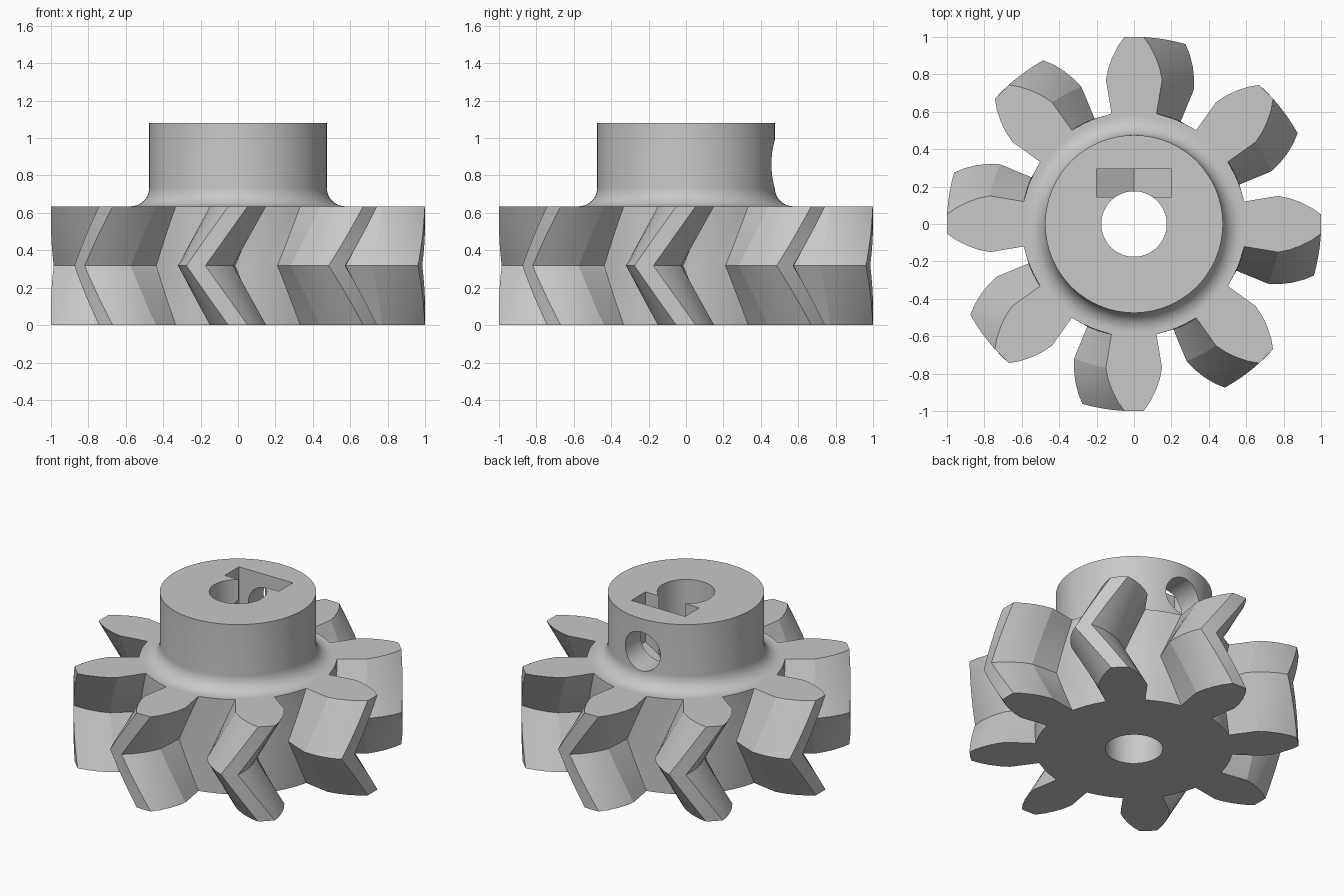
import bpy
import bmesh
from math import sin, cos, pi, radians, atan2, hypot

if "Cube" in bpy.data.objects:
    bpy.data.objects.remove(bpy.data.objects["Cube"], do_unlink=True)

TEETH = 8
GEAR_H = 0.635      # thickness of the toothed wheel
TOP = 1.08          # top of the hub
ROOT = 0.6          # radius between the teeth
HUB_R, FILLET = 0.475, 0.1
SCREW_Z = 0.86
TWIST = radians(-13)

grey = bpy.data.materials.new("plain grey")
grey.use_nodes = True
grey.diffuse_color = (0.58, 0.58, 0.58, 1)
grey.node_tree.nodes["Principled BSDF"].inputs["Base Color"].default_value = grey.diffuse_color


def loft(name, rings):
    """Closed solid through a stack of equal-length point rings."""
    bm = bmesh.new()
    rows = [[bm.verts.new(p) for p in ring] for ring in rings]
    n = len(rows[0])
    for a, b in zip(rows, rows[1:]):
        for i in range(n):
            j = (i + 1) % n
            bm.faces.new((a[i], a[j], b[j], b[i]))
    bm.faces.new(rows[0][::-1])
    bm.faces.new(rows[-1])
    bmesh.ops.recalc_face_normals(bm, faces=bm.faces)
    mesh = bpy.data.meshes.new(name)
    bm.to_mesh(mesh)
    bm.free()
    mesh.materials.append(grey)
    obj = bpy.data.objects.new(name, mesh)
    bpy.context.collection.objects.link(obj)
    return obj


def circle(r, z, n=96):
    return [(r * cos(2 * pi * i / n), r * sin(2 * pi * i / n), z) for i in range(n)]


def combine(target, tool, operation):
    mod = target.modifiers.new(operation.lower(), "BOOLEAN")
    mod.operation, mod.solver, mod.object = operation, "EXACT", tool
    bpy.context.view_layer.objects.active = target
    bpy.ops.object.modifier_apply(modifier=mod.name)
    bpy.data.objects.remove(tool, do_unlink=True)


# Tooth outline: (distance out, half width) from root to tip, as (radius, angle)
flank = [(0.59, 0.12), (0.77, 0.15), (0.83, 0.138), (0.89, 0.117), (0.95, 0.087), (0.999, 0.052)]
half = [(hypot(x, y), atan2(y, x)) for x, y in flank]
tooth = [(r, -a) for r, a in half] + [(1.0, 0.0)] + [(r, a) for r, a in reversed(half)]
pitch = 2 * pi / TEETH
gap = pitch - 2 * half[0][1]
tooth += [(ROOT, half[0][1] + gap * k / 6) for k in range(1, 6)]
outline = [(r, a + t * pitch) for t in range(TEETH) for r, a in tooth]

# Herringbone wheel: twists to mid height, then back again
STEPS = 16
layers = []
for s in range(STEPS + 1):
    turn = TWIST * (1 - abs(2 * s / STEPS - 1))
    layers.append([(r * cos(a + turn), r * sin(a + turn), GEAR_H * s / STEPS) for r, a in outline])
gear = loft("herringbone_gear", layers)

# Hub with a rounded foot
foot = HUB_R + FILLET
profile = [(foot, GEAR_H - 0.1)]
for k in range(13):
    a = pi / 2 * k / 12
    profile.append((foot - FILLET * sin(a), GEAR_H + FILLET * (1 - cos(a))))
profile.append((HUB_R, TOP))
combine(gear, loft("hub", [circle(r, z) for r, z in profile]), "UNION")

# Shaft bore
combine(gear, loft("bore", [circle(0.175, -0.2), circle(0.175, 1.3)]), "DIFFERENCE")

# Nut slot with a pointed floor
slot = [(-0.2, 1.3), (-0.2, SCREW_Z - 0.115), (0, SCREW_Z - 0.23), (0.2, SCREW_Z - 0.115), (0.2, 1.3)]
combine(gear, loft("nut_slot", [[(x, y, z) for x, z in slot] for y in (0.145, 0.295)]), "DIFFERENCE")

# Screw hole through the back of the hub
hole = [[(x, y, SCREW_Z + z) for x, z, _ in circle(0.13, 0, 48)] for y in (0.0, 0.8)]
combine(gear, loft("screw_hole", hole), "DIFFERENCE")

# Shading: smooth curves, flat level faces
bpy.ops.object.select_all(action="DESELECT")
gear.select_set(True)
bpy.context.view_layer.objects.active = gear
bpy.ops.object.shade_smooth_by_angle(angle=radians(15))
for face in gear.data.polygons:
    if abs(face.normal.z) > 0.9995:
        face.use_smooth = False
